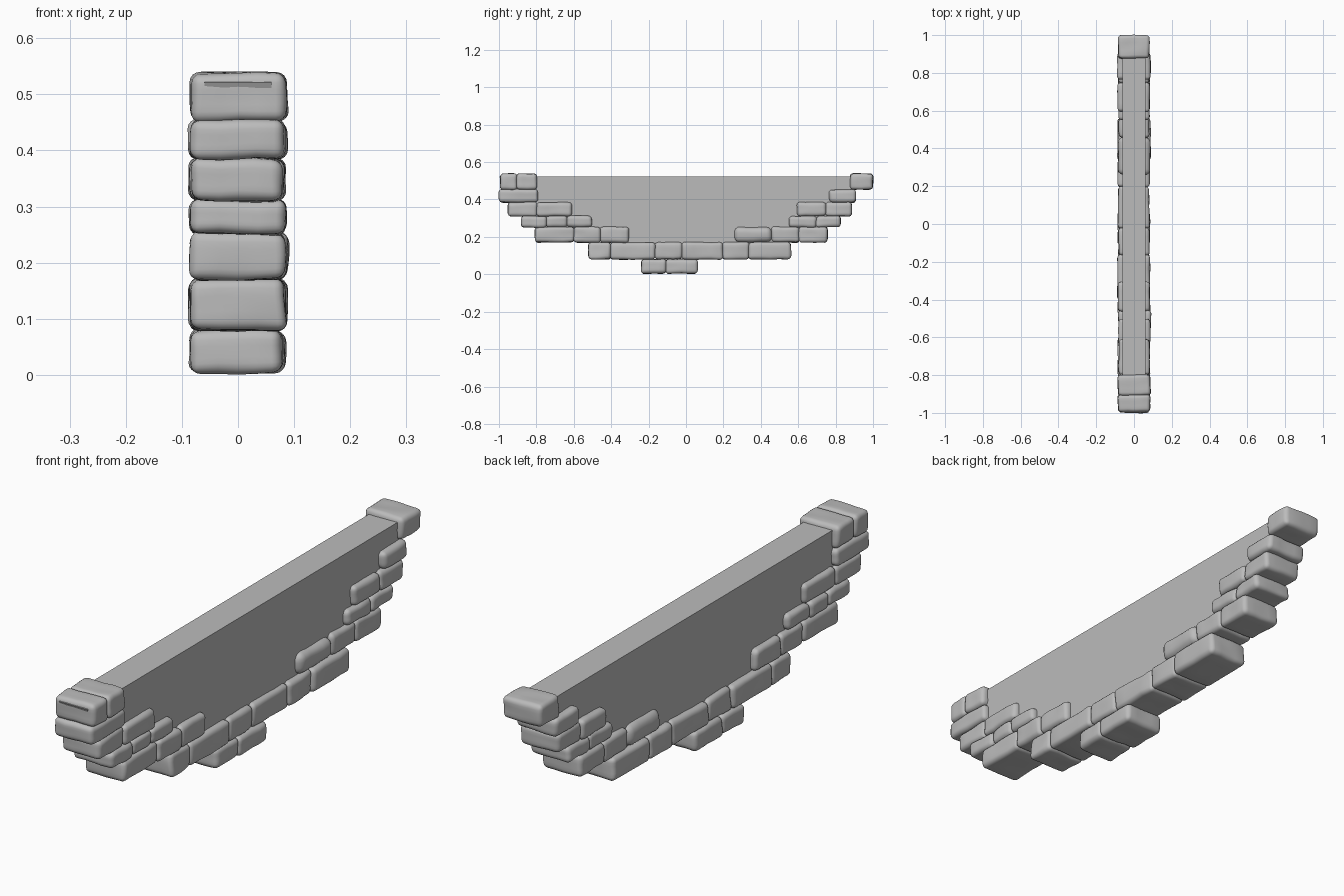
import bpy, bmesh, random
from mathutils import Vector, noise

random.seed(4)
cube = bpy.data.objects.get("Cube")
if cube:
    bpy.data.objects.remove(cube, do_unlink=True)

grey = bpy.data.materials.new("stone grey")
grey.use_nodes = True
COLOUR = (0.5, 0.5, 0.5, 1)
grey.diffuse_color = COLOUR
grey.node_tree.nodes["Principled BSDF"].inputs["Base Color"].default_value = COLOUR


def add_object(name, bm):
    bmesh.ops.recalc_face_normals(bm, faces=bm.faces)
    mesh = bpy.data.meshes.new(name)
    bm.to_mesh(mesh)
    bm.free()
    mesh.materials.append(grey)
    obj = bpy.data.objects.new(name, mesh)
    bpy.context.collection.objects.link(obj)
    return obj


def stone(name, y0, y1, z0, z1, radius=0.018):
    """A worn, rounded block spanning the wall thickness."""
    half = 0.083 + random.uniform(-0.003, 0.003)
    shift = random.uniform(-0.002, 0.002)
    size = Vector((2 * half, y1 - y0, z1 - z0))
    centre = Vector((shift, (y0 + y1) / 2, (z0 + z1) / 2))
    bm = bmesh.new()
    bmesh.ops.create_cube(bm, size=1)
    for v in bm.verts:
        v.co = v.co * size + centre
        v.co.x += random.uniform(-0.003, 0.003)
        v.co.z += random.uniform(-0.002, 0.002)
    bmesh.ops.bevel(bm, geom=bm.edges[:], offset=radius, segments=4,
                    profile=0.5, affect='EDGES')
    long_edges = [e for e in bm.edges if e.calc_length() > 0.02]
    bmesh.ops.subdivide_edges(bm, edges=long_edges, cuts=3, use_grid_fill=True)
    # Gentle hewn unevenness
    for v in bm.verts:
        v.co += noise.noise_vector(v.co * 16) * 0.004
    for f in bm.faces:
        f.smooth = True
    return add_object(name, bm)


# Courses from the bottom up: bottom, top, then runs of joint positions
courses = [
    (0.004, 0.081, [(-0.238, -0.107, 0.06)]),
    (0.08, 0.172, [(-0.52, -0.403, -0.165, -0.022, 0.197, 0.337, 0.559)]),
    (0.17, 0.254, [(-0.805, -0.598, -0.46, -0.307), (0.26, 0.46, 0.604, 0.756)]),
    (0.251, 0.312, [(-0.88, -0.748, -0.637, -0.505), (0.553, 0.697, 0.826)]),
    (0.31, 0.386, [(-0.95, -0.797, -0.612), (0.596, 0.746, 0.885)]),
    (0.384, 0.455, [(-0.998, -0.794), (0.767, 0.906)]),
    (0.453, 0.538, [(-0.992, -0.906, -0.798), (0.878, 0.998)]),
]
for row, (z0, z1, runs) in enumerate(courses, 1):
    count = 0
    for joints in runs:
        for y0, y1 in zip(joints, joints[1:]):
            count += 1
            worn = 0.032 if y0 == 0.26 else 0.018
            stone(f"course_{row}_stone_{count}", y0 - 0.002, y1 + 0.002, z0, z1, worn)

# Flat slab filling the wall, its lower edge buried in the stones
profile = [(-0.998, 0.522), (-0.985, 0.495), (-0.9, 0.39), (-0.7, 0.27),
           (-0.45, 0.2), (-0.1, 0.11), (0.1, 0.11), (0.4, 0.15),
           (0.68, 0.24), (0.78, 0.35), (0.86, 0.42), (0.96, 0.522)]
bm = bmesh.new()
face = bm.faces.new([bm.verts.new((-0.06, y, z)) for y, z in profile])
extruded = bmesh.ops.extrude_face_region(bm, geom=[face])
bmesh.ops.translate(bm, vec=(0.12, 0, 0),
                    verts=[g for g in extruded["geom"] if isinstance(g, bmesh.types.BMVert)])
add_object("wall_core_slab", bm)
